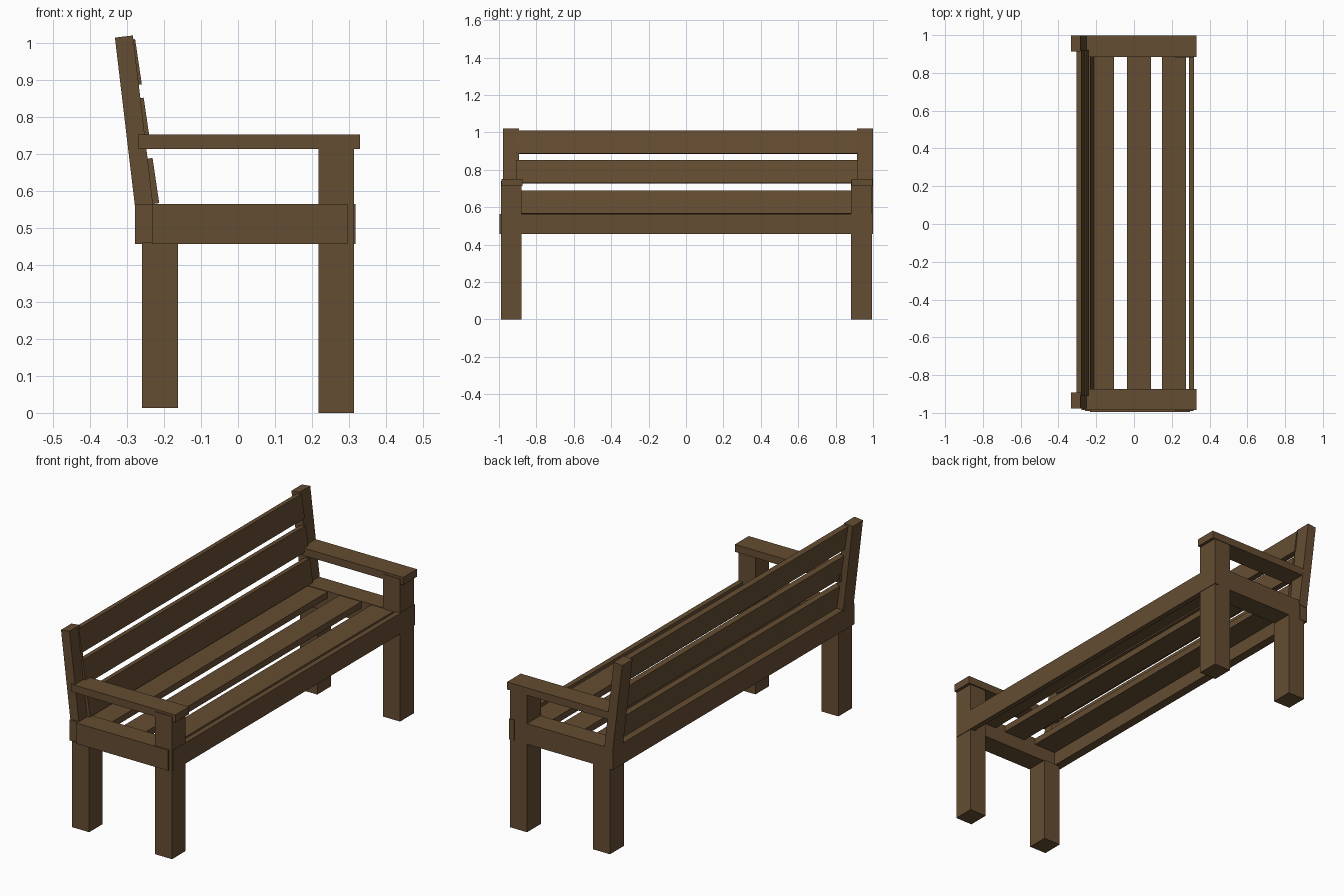
import bpy
from mathutils import Matrix, Vector
from math import atan2

if "Cube" in bpy.data.objects:
    bpy.data.objects.remove(bpy.data.objects["Cube"])

wood = bpy.data.materials.new("brown_wood")
wood.diffuse_color = (0.13, 0.074, 0.032, 1)
wood.use_nodes = True
wood.node_tree.nodes["Principled BSDF"].inputs["Base Color"].default_value = wood.diffuse_color


def box(name, x, y, z):
    """Axis-aligned board given by its (min, max) ranges."""
    bpy.ops.mesh.primitive_cube_add(size=1)
    ob = bpy.context.object
    ob.name = name
    size = [r[1] - r[0] for r in (x, y, z)]
    mid = [(r[0] + r[1]) / 2 for r in (x, y, z)]
    ob.data.transform(Matrix.Translation(mid) @ Matrix.Diagonal((*size, 1)))
    ob.data.materials.append(wood)
    return ob


def leaning_board(name, bottom, top, thick, y):
    """Board whose front face runs from bottom (x, z) to top (x, z)."""
    dx, dz = top[0] - bottom[0], top[1] - bottom[1]
    length = Vector((dx, dz)).length
    ob = box(name, (-thick, 0), y, (0, length))
    ob.data.transform(Matrix.Translation((bottom[0], 0, bottom[1]))
                      @ Matrix.Rotation(atan2(dx, dz), 4, 'Y'))
    return ob


# Parts repeated at both ends of the bench
ends = {
    "left": dict(leg=(-0.99, -0.88), rail=(-0.996, -0.885), arm=(-0.986, -0.873), post=(-0.978, -0.893)),
    "right": dict(leg=(0.882, 0.995), rail=(0.885, 0.995), arm=(0.885, 0.998), post=(0.914, 0.999)),
}
for side, y in ends.items():
    box(f"front_leg_{side}", (0.217, 0.314), y["leg"], (0, 0.74))
    box(f"back_leg_{side}", (-0.26, -0.162), y["leg"], (0.013, 0.46))
    box(f"side_rail_{side}", (-0.232, 0.296), y["rail"], (0.457, 0.564))
    box(f"armrest_{side}", (-0.27, 0.33), y["arm"], (0.713, 0.752))
    leaning_board(f"back_post_{side}", (-0.227, 0.54), (-0.284, 1.02), 0.049, y["post"])

# Long rails of the seat frame
box("front_rail", (0.29, 0.317), (-0.985, 0.999), (0.457, 0.565))
box("back_rail", (-0.278, -0.232), (-0.985, 0.997), (0.457, 0.565))

# Seat slats
for i, x0 in enumerate((-0.231, -0.037, 0.148)):
    box(f"seat_slat_{i + 1}", (x0, x0 + 0.126), (-0.92, 0.92), (0.528, 0.561))

# Backrest slats, leaning slightly more than the posts
for i, (x0, z0) in enumerate(((-0.213, 0.567), (-0.237, 0.73), (-0.26, 0.888))):
    leaning_board(f"back_slat_{i + 1}", (x0, z0), (x0 - 0.018, z0 + 0.122), 0.028, (-0.91, 0.92))
